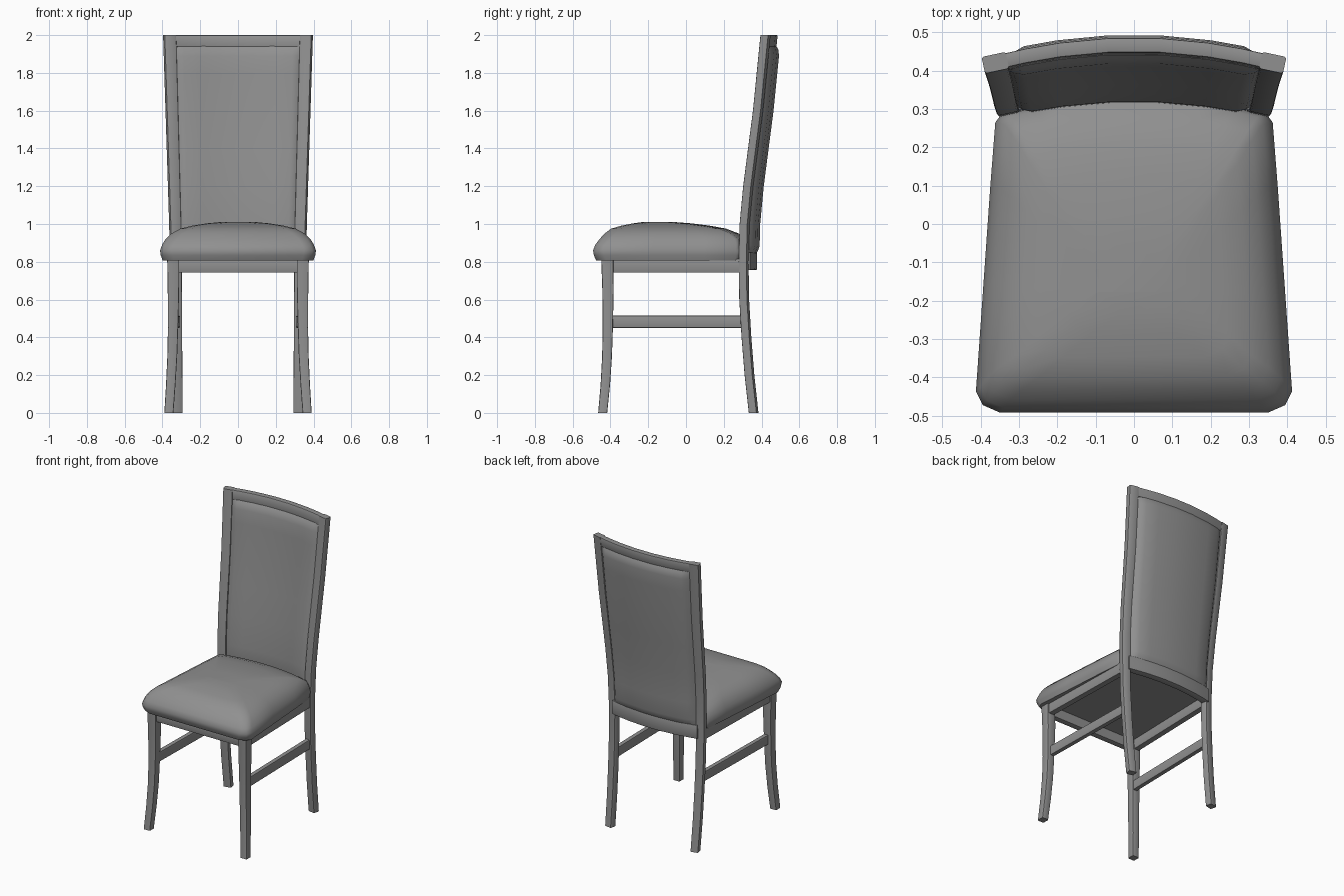
import bpy
import bmesh
import math

if "Cube" in bpy.data.objects:
    bpy.data.objects.remove(bpy.data.objects["Cube"], do_unlink=True)

grey = bpy.data.materials.new("plain_grey")
grey.use_nodes = True
colour = (0.28, 0.28, 0.28, 1)
grey.diffuse_color = colour
grey.node_tree.nodes["Principled BSDF"].inputs["Base Color"].default_value = colour


def loft(name, rings, bevel=0.0, mirror=False):
    """Skin closed rings of equal length, cap both ends, round the long edges."""
    bm = bmesh.new()
    rows = [[bm.verts.new(p) for p in ring] for ring in rings]
    n = len(rows[0])
    for a, b in zip(rows, rows[1:]):
        for i in range(n):
            j = (i + 1) % n
            bm.faces.new((a[i], a[j], b[j], b[i]))
    bm.faces.new(rows[0][::-1])
    bm.faces.new(rows[-1])
    bmesh.ops.recalc_face_normals(bm, faces=bm.faces)
    if bevel:
        long_edges = [bm.edges.get((a[i], b[i]))
                      for a, b in zip(rows, rows[1:]) for i in range(n)]
        bmesh.ops.bevel(bm, geom=long_edges, offset=bevel, segments=2,
                        profile=.5, affect='EDGES')
    mesh = bpy.data.meshes.new(name)
    bm.to_mesh(mesh)
    bm.free()
    mesh.materials.append(grey)
    ob = bpy.data.objects.new(name, mesh)
    bpy.context.collection.objects.link(ob)
    bpy.ops.object.select_all(action='DESELECT')
    ob.select_set(True)
    bpy.context.view_layer.objects.active = ob
    bpy.ops.object.shade_smooth_by_angle(angle=math.radians(40))
    if mirror:
        ob.modifiers.new("other_side", 'MIRROR')


def lerp(table, z):
    """Piecewise linear lookup in (z, value) pairs."""
    for (z0, v0), (z1, v1) in zip(table, table[1:]):
        if z <= z1:
            return v0 + (v1 - v0) * (z - z0) / (z1 - z0)
    return table[-1][1]


def post_ring(x, y, z, hx, hy, twist=0):
    c, s = math.cos(math.radians(twist)), math.sin(math.radians(twist))
    return [(x + i * hx * c - j * hy * s, y + i * hx * s + j * hy * c, z)
            for i, j in ((-1, -1), (1, -1), (1, 1), (-1, 1))]


# Rear posts: legs that sweep up into the leaning back
POST_Y = [(0, .358), (.2, .336), (.4, .32), (.6, .308), (.8, .305), (1, .31),
          (1.2, .329), (1.6, .381), (2, .421)]
POST_X = [(0, .322), (.8, .329), (1, .333), (2, .362)]
loft("rear_post", [post_ring(lerp(POST_X, z), y, z, .026 + .003 * z, .022, -12)
                   for z, y in POST_Y], bevel=.006, mirror=True)

# Front legs: sabre curve, tapering to the foot
loft("front_leg", [post_ring(x, y, z, h, h) for x, y, z, h in (
    (.366, -.441, 0, .024), (.356, -.427, .15, .025), (.348, -.418, .3, .026),
    (.344, -.414, .45, .027), (.342, -.413, .65, .03), (.343, -.417, .82, .032))],
     bevel=.006, mirror=True)


# Straight rails
def rail(name, start, end, thick, z0, z1, mirror=False):
    (xa, ya), (xb, yb) = start, end
    length = math.hypot(xb - xa, yb - ya)
    nx, ny = (ya - yb) / length * thick / 2, (xb - xa) / length * thick / 2
    loft(name, [[(x + nx, y + ny, z0), (x - nx, y - ny, z0),
                 (x - nx, y - ny, z1), (x + nx, y + ny, z1)]
                for x, y in (start, end)], bevel=.004, mirror=mirror)


rail("side_apron", (.345, -.4), (.328, .3), .04, .742, .815, True)
rail("side_stretcher", (.335, -.4), (.322, .3), .03, .45, .515, True)
rail("front_apron", (-.33, -.415), (.33, -.415), .04, .742, .815)

# Curved crosspieces of the back
BOW = (-1, -.82, -.56, -.2, .2, .56, .82, 1)


def bow_y(x, z):
    return lerp(POST_Y, z) + .047 * (1 - min(1, abs(x) / .36) ** 2)


def bowed_rail(name, z0, z1, half_x, half_y):
    loft(name, [[(u * half_x, bow_y(u * half_x, z) + side * half_y, z)
                 for side, z in ((-1, z0), (1, z0), (1, z1), (-1, z1))]
                for u in BOW], bevel=.004)


bowed_rail("top_rail", 1.938, 2, .345, .019)
bowed_rail("bottom_rail", .757, .85, .32, .024)

# Upholstered back panel, padded on both faces
U = (-1, -.94, -.86, -.6, -.2, .2, .6, .86, .94, 1)


def panel_ring(z, fullness):
    half = lerp([(.84, .306), (1.95, .336)], z)

    def point(u, side):
        pad = .012 + .025 * min(1, (1 - abs(u)) / .14) ** .6 * fullness
        return (u * half, bow_y(u * half, z) + side * pad, z)
    return [point(u, -1) for u in U] + [point(u, 1) for u in reversed(U)]


loft("back_panel", [panel_ring(z, f) for z, f in (
    (.84, .3), (.86, .7), (.885, 1), (1, 1), (1.2, 1), (1.4, 1), (1.6, 1),
    (1.8, 1), (1.89, 1), (1.925, .7), (1.95, 0))])


# Seat cushion: trapezoid rings drawn in as they rise to a low crown,
# with the rear edge bowed to meet the back panel
def seat_ring(z, side, front, back):
    y0, y1 = -.492 + front, .285 - back

    def half(y):
        return .382 - .07 * y - side
    c = .055
    corner = [(half(y0) - c * 1.2, y0), (half(y0) - c * .4, y0 + c * .35),
              (half(y0 + c), y0 + c)]
    middle = [(half(y), y) for y in (y0 * .6 + y1 * .4, y0 * .25 + y1 * .75)]
    rear = [(half(y1), y1 - .02), (half(y1) - .015, y1)]
    bow = [(half(y1) * u, y1 + .04 * (1 - u * u)) for u in (.75, .5, .2)]
    right = corner + middle + rear + bow
    return [(x, y, z) for x, y in right] + [(-x, y, z) for x, y in reversed(right)]


loft("seat_cushion", [seat_ring(*r) for r in (
    (.808, .012, .016, .005), (.835, .003, .004, 0), (.86, 0, 0, 0),
    (.89, .01, .012, 0), (.92, .026, .034, .006), (.95, .056, .062, .045),
    (.975, .1, .095, .11), (.99, .155, .145, .19), (1.003, .23, .21, .29),
    (1.01, .3, .26, .38))])
